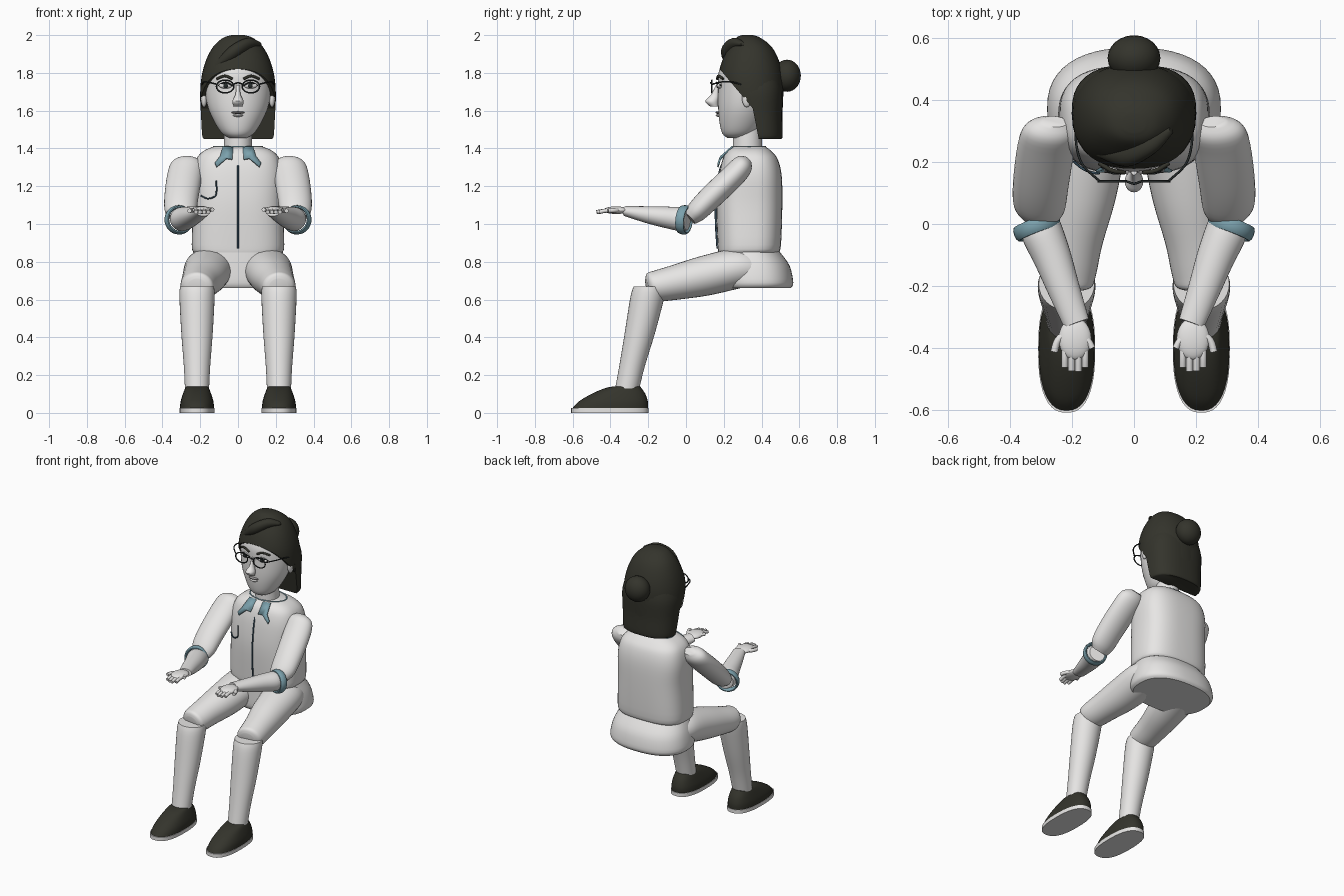
import bpy, bmesh, math
from mathutils import Vector

if "Cube" in bpy.data.objects:
    bpy.data.objects.remove(bpy.data.objects["Cube"])
made = []


def material(name, r, g, b):
    m = bpy.data.materials.new(name)
    m.use_nodes = True
    m.diffuse_color = (r, g, b, 1)
    m.node_tree.nodes["Principled BSDF"].inputs["Base Color"].default_value = (r, g, b, 1)
    return m


light = material("pale grey", .8, .79, .78)
dark = material("dark olive hair", .034, .034, .025)
teal = material("dusty teal", .2, .36, .42)
navy = material("navy stitch", .045, .09, .13)
ink = material("ink", .02, .025, .025)
lip = material("lip grey", .3, .29, .29)


def finish(name, mat, bm):
    bmesh.ops.recalc_face_normals(bm, faces=bm.faces)
    me = bpy.data.meshes.new(name)
    bm.to_mesh(me)
    bm.free()
    me.materials.append(mat)
    ob = bpy.data.objects.new(name, me)
    bpy.context.collection.objects.link(ob)
    made.append(ob)
    return ob


def spline(rows, steps=4):
    """Smooth rows of numbers with a Catmull-Rom curve."""
    out = []
    for i in range(len(rows) - 1):
        p = [rows[max(0, min(len(rows) - 1, i + k))] for k in (-1, 0, 1, 2)]
        for j in range(steps):
            t = j / steps
            out.append([.5 * (2 * b + (c - a) * t + (2 * a - 5 * b + 4 * c - d) * t * t
                              + (3 * b - a - 3 * c + d) * t ** 3) for a, b, c, d in zip(*p)])
    return out + [list(rows[-1])]


def loft(name, mat, rows, axis=(0, 0, 1), power=2, s=1, sides=32, trim=None):
    """Rows are x, y, z, half width, half depth; rings lie across the axis."""
    d = Vector(axis).normalized()
    u = (Vector((1, 0, 0)) - d * d.x).normalized()
    v = d.cross(u)
    bm = bmesh.new()
    rings = []
    for x, y, z, a, b in spline(rows):
        ring = []
        for i in range(sides):
            t = 2 * math.pi * i / sides
            c, e = math.cos(t), math.sin(t)
            p = Vector((x, y, z)) + u * a * math.copysign(abs(c) ** (2 / power), c) \
                + v * b * math.copysign(abs(e) ** (2 / power), e)
            ring.append(bm.verts.new((p.x * s, p.y, p.z)))
        rings.append(ring)
    for lo, hi in zip(rings, rings[1:]):
        for i in range(sides):
            k = (i + 1) % sides
            bm.faces.new((lo[i], lo[k], hi[k], hi[i]))
    bm.faces.new(rings[0][::-1])
    bm.faces.new(rings[-1])
    if trim:
        cut = bmesh.ops.bisect_plane(bm, geom=bm.verts[:] + bm.edges[:] + bm.faces[:],
                                     plane_co=trim[0], plane_no=trim[1], clear_inner=True)
        edges = [g for g in cut["geom_cut"] if isinstance(g, bmesh.types.BMEdge)]
        bmesh.ops.holes_fill(bm, edges=edges)
    return finish(name, mat, bm)


def ball(name, mat, at, size):
    bm = bmesh.new()
    bmesh.ops.create_uvsphere(bm, u_segments=24, v_segments=14, radius=1)
    for vert in bm.verts:
        vert.co = Vector([c * k + o for c, k, o in zip(vert.co, size, at)])
    return finish(name, mat, bm)


def wire(name, mat, pts, r, s=1, closed=False):
    cu = bpy.data.curves.new(name, "CURVE")
    cu.dimensions = "3D"
    cu.bevel_depth = r
    cu.bevel_resolution = 2
    cu.use_fill_caps = True
    sp = cu.splines.new("POLY")
    pts = pts if closed else spline(pts)
    sp.points.add(len(pts) - 1)
    for q, p in zip(sp.points, pts):
        q.co = (p[0] * s, p[1], p[2], 1)
    sp.use_cyclic_u = closed
    cu.materials.append(mat)
    bpy.context.collection.objects.link(bpy.data.objects.new(name, cu))


def oval(x, y, z, a, b, flat=False):
    turn = [2 * math.pi * i / 32 for i in range(32)]
    if flat:
        return [(x + a * math.cos(t), y + b * math.sin(t), z) for t in turn]
    return [(x + a * math.cos(t), y, z + b * math.sin(t)) for t in turn]


# Body
loft("torso", light, [(0, .33, .85, .235, .16), (0, .335, .89, .245, .168), (0, .335, 1.1, .238, .175),
                      (0, .34, 1.25, .24, .167), (0, .34, 1.34, .222, .147), (0, .335, 1.385, .185, .118),
                      (0, .335, 1.41, .13, .085)], power=2.8, sides=48)
loft("pelvis", light, [(0, .37, .66, .26, .185), (0, .37, .69, .28, .198), (0, .36, .78, .265, .188),
                       (0, .335, .855, .235, .16)], power=2.4, sides=48)
loft("neck", light, [(0, .325, 1.38, .075, .078), (0, .325, 1.52, .072, .075)])

# Shirt details
wire("front_placket", navy, [(0, .166, .87), (0, .158, 1.0), (0, .158, 1.12), (0, .172, 1.25),
                             (0, .187, 1.31)], .005)
wire("pocket_edge", navy, [(-.115, .165, 1.23), (-.115, .163, 1.16), (-.135, .166, 1.14),
                           (-.165, .178, 1.135), (-.195, .202, 1.15)], .004)
wire("neckline", teal, oval(0, .335, 1.41, .13, .085, True), .004, closed=True)

# Head and face
loft("head", light, [(0, .27, 1.455, .045, .05), (0, .28, 1.48, .085, .088), (0, .295, 1.54, .125, .118),
                     (0, .31, 1.62, .16, .14), (0, .325, 1.72, .178, .155), (0, .33, 1.8, .175, .158),
                     (0, .33, 1.88, .14, .12), (0, .33, 1.93, .07, .06)], sides=40)
loft("nose", light, [(0, .17, 1.735, .01, .012), (0, .155, 1.685, .014, .022),
                     (0, .137, 1.65, .03, .035), (0, .15, 1.622, .022, .022)], sides=20)
ball("upper_lip", lip, (0, .173, 1.59), (.036, .018, .007))
ball("lower_lip", light, (0, .175, 1.575), (.027, .018, .008))
wire("glasses_bridge", ink, [(-.022, .137, 1.74), (0, .13, 1.748), (.022, .137, 1.74)], .004)

# Hair
loft("hair_cap", dark, [(0, .36, 1.58, .192, .15), (0, .35, 1.68, .2, .165), (0, .342, 1.78, .193, .171),
                        (0, .342, 1.87, .168, .148), (0, .342, 1.94, .13, .11), (0, .33, 1.985, .08, .065),
                        (0, .325, 2.0, .035, .03)],
     power=2.2, sides=40, trim=((0, .17, 1.83), (0, .19, .16)))
loft("hair_back", dark, [(0, .37, 1.45, .18, .135), (0, .37, 1.47, .19, .142), (0, .36, 1.58, .196, .15),
                         (0, .355, 1.7, .2, .158), (0, .35, 1.78, .18, .15)],
     power=2.6, sides=40, trim=((0, .35, 1.63), (0, .18, .035)))
loft("swept_fringe", dark, [(.12, .3, 1.955, .01, .01), (.06, .265, 1.955, .03, .04),
                            (-.03, .222, 1.905, .035, .04), (-.12, .235, 1.83, .015, .02)],
     axis=(-.24, -.07, -.13), sides=20)
ball("hair_bun", dark, (0, .535, 1.785), (.085, .073, .085))

for s, side in ((1, "left"), (-1, "right")):
    # Eyes, brows, ears and glasses
    ball(side + "_eye", light, (s * .065, .178, 1.733), (.036, .014, .016))
    ball(side + "_iris", ink, (s * .065, .167, 1.733), (.013, .006, .013))
    wire(side + "_eyelid", ink, [(.028, .169, 1.731), (.065, .163, 1.75), (.104, .184, 1.733)], .004, s)
    wire(side + "_brow", dark, [(.03, .166, 1.768), (.07, .172, 1.784), (.112, .196, 1.768)], .007, s)
    ball(side + "_ear", light, (s * .18, .322, 1.668), (.017, .026, .05))
    wire(side + "_rim", ink, oval(.068, .137, 1.728, .046, .034), .004, s, True)
    wire(side + "_temple", ink, [(.113, .14, 1.74), (.165, .19, 1.752), (.185, .25, 1.75),
                                 (.188, .32, 1.73)], .004, s)

    # Collar wing
    bm = bmesh.new()
    wing = [(.025, .248, 1.408), (.08, .25, 1.412), (.095, .19, 1.36), (.122, .176, 1.325),
            (.112, .173, 1.305), (.06, .184, 1.35), (.03, .185, 1.345)]
    bm.faces.new([bm.verts.new((x * s, y - .008, z)) for x, y, z in wing])
    plate = finish(side + "_collar", teal, bm)
    plate.modifiers.new("thickness", "SOLIDIFY").thickness = .009

    # Arm
    loft(side + "_upper_arm", light,
         [(.255, .33, 1.34, .04, .025), (.268, .305, 1.315, .083, .055), (.283, .25, 1.255, .092, .063),
          (.3, .13, 1.14, .09, .063), (.305, .055, 1.065, .083, .056), (.303, .02, 1.03, .06, .04)],
         axis=(.04, -.27, -.26), s=s)
    reach = Vector((-.12, -.32, .035))
    loft(side + "_forearm", light,
         [(.302, .01, 1.022, .058, .055), (.295, -.03, 1.026, .067, .063), (.262, -.11, 1.036, .061, .056),
          (.226, -.21, 1.05, .052, .044), (.185, -.32, 1.068, .042, .027)], axis=reach, s=s)
    bm = bmesh.new()
    d = reach.normalized()
    across = (Vector((1, 0, 0)) - d * d.x).normalized()
    up = d.cross(across)
    grid = []
    for i in range(32):
        t = 2 * math.pi * i / 32
        out = across * math.cos(t) + up * math.sin(t)
        spin = [2 * math.pi * k / 10 for k in range(10)]
        pts = [Vector((.313, -.01, 1.022)) + out * (.068 + .01 * math.cos(w)) + d * .024 * math.sin(w)
               for w in spin]
        grid.append([bm.verts.new((p.x * s, p.y, p.z)) for p in pts])
    for i in range(32):
        a, b = grid[i], grid[(i + 1) % 32]
        for k in range(10):
            bm.faces.new((a[k], b[k], b[(k + 1) % 10], a[(k + 1) % 10]))
    finish(side + "_cuff", teal, bm)

    # Hand
    ball(side + "_palm", light, (s * .19, -.37, 1.073), (.053, .068, .02))
    for i, tip in enumerate((-.46, -.474, -.472, -.46)):
        x = .157 + .022 * i
        wire(side + "_finger_%d" % (i + 1), light, [(x, -.39, 1.072), (x, -.43, 1.07), (x, tip, 1.063)], .011, s)
    wire(side + "_thumb", light, [(.21, -.345, 1.073), (.245, -.375, 1.072), (.257, -.412, 1.07)], .012, s)
    wire(side + "_hand_edge", light, [(.17, -.35, 1.075), (.145, -.38, 1.076), (.135, -.4, 1.076)], .011, s)

    # Leg
    loft(side + "_thigh", light,
         [(.145, .36, .77, .11, .09), (.155, .27, .765, .128, .106), (.175, .1, .726, .118, .106),
          (.2, -.05, .692, .1, .093), (.213, -.15, .672, .092, .083), (.215, -.19, .668, .08, .073),
          (.215, -.205, .665, .05, .045)], axis=(.06, -.45, -.1), s=s)
    loft(side + "_shin", light,
         [(.217, -.193, .668, .09, .085), (.217, -.205, .61, .093, .09), (.217, -.245, .42, .083, .08),
          (.217, -.285, .25, .07, .068), (.217, -.311, .13, .064, .064)], s=s)

    # Shoe
    loft(side + "_sole", light, [(.217, -.403, 0, .092, .205), (.217, -.403, .025, .092, .205)],
         power=2.5, s=s, sides=40)
    loft(side + "_shoe", dark,
         [(.217, -.401, .025, .09, .2), (.217, -.385, .06, .087, .183), (.217, -.358, .1, .075, .143),
          (.217, -.333, .13, .063, .098), (.217, -.312, .141, .055, .068)], power=2.4, s=s, sides=40)

# Smooth shading with sharp rims
bpy.ops.object.select_all(action="DESELECT")
for ob in made:
    ob.select_set(True)
bpy.context.view_layer.objects.active = made[0]
bpy.ops.object.shade_smooth_by_angle(angle=math.radians(40))
